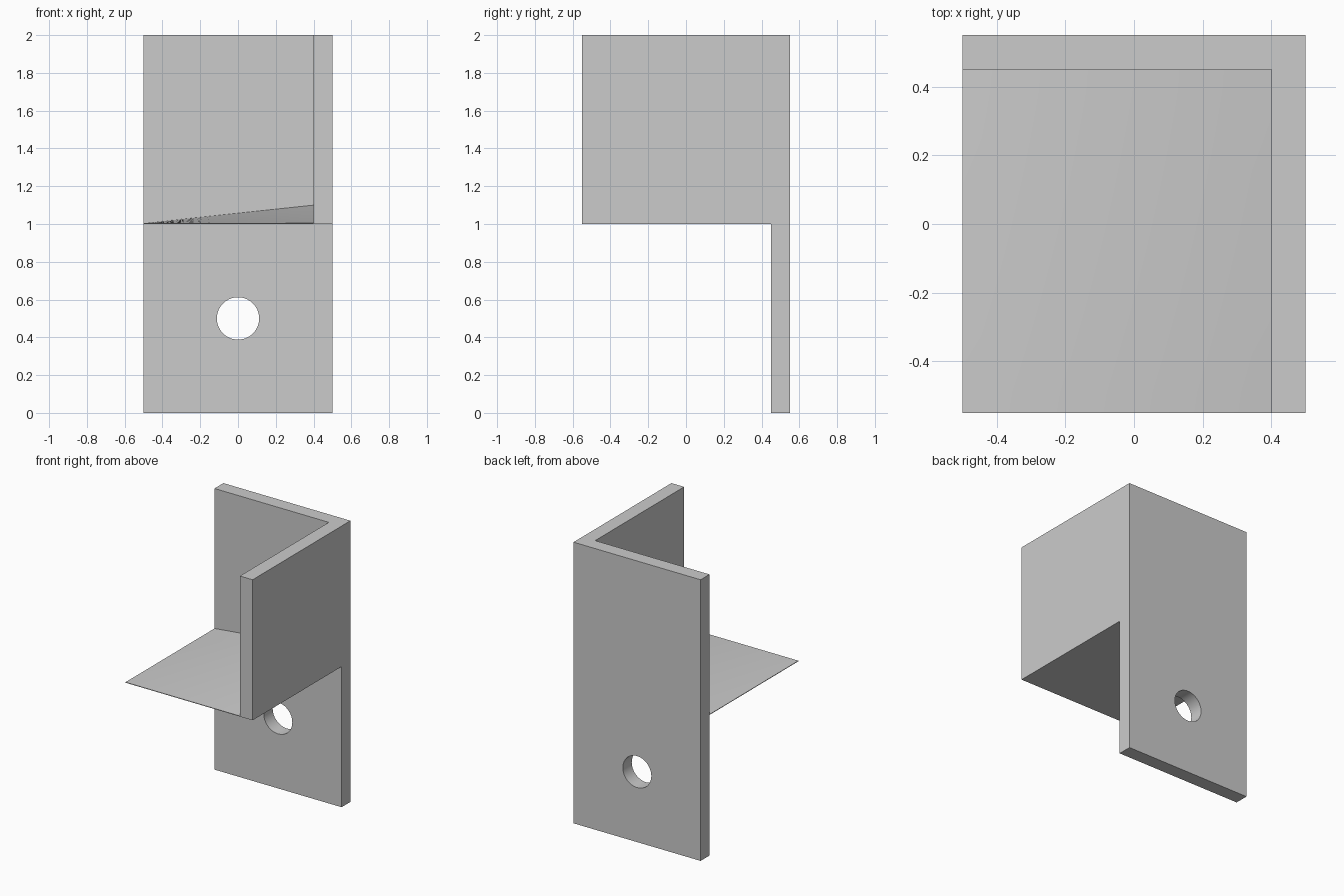
import bpy, bmesh
from mathutils import Matrix, Vector

cube = bpy.data.objects.get("Cube")
if cube:
    bpy.data.objects.remove(cube, do_unlink=True)

# One plain grey for the whole piece
GREY = (0.6, 0.6, 0.6, 1.0)
grey = bpy.data.materials.new("grey")
grey.use_nodes = True
grey.diffuse_color = GREY
grey.node_tree.nodes["Principled BSDF"].inputs["Base Color"].default_value = GREY


def add_object(name, bm):
    bmesh.ops.recalc_face_normals(bm, faces=bm.faces)
    mesh = bpy.data.meshes.new(name)
    bm.to_mesh(mesh)
    bm.free()
    mesh.materials.append(grey)
    obj = bpy.data.objects.new(name, mesh)
    bpy.context.collection.objects.link(obj)
    return obj


def extrude_profile(name, points, z0, z1):
    """Prism with the given plan outline between two heights."""
    bm = bmesh.new()
    face = bm.faces.new([bm.verts.new((x, y, z0)) for x, y in points])
    top = bmesh.ops.extrude_face_region(bm, geom=[face])["geom"]
    verts = [v for v in top if isinstance(v, bmesh.types.BMVert)]
    bmesh.ops.translate(bm, verts=verts, vec=(0, 0, z1 - z0))
    return add_object(name, bm)


def cut(target, cutter, operation):
    mod = target.modifiers.new(operation.lower(), "BOOLEAN")
    mod.operation = operation
    mod.solver = "EXACT"
    mod.object = cutter
    cutter.hide_render = True
    bpy.context.view_layer.objects.active = target
    target.select_set(True)
    bpy.ops.object.modifier_apply(modifier=mod.name)
    bpy.data.objects.remove(cutter, do_unlink=True)


# L-shaped walls, notched below the side wall so only the back plate reaches down
walls = extrude_profile("corner_walls", [(-.5, .55), (-.5, .45), (.4, .45),
                                         (.4, -.55), (.5, -.55), (.5, .55)], 0, 2)
notch = extrude_profile("notch_cutter", [(.3, -.7), (.6, -.7), (.6, .45), (.3, .45)], -.2, 1)
cut(walls, notch, "DIFFERENCE")

# Round mounting hole through the back plate
bm = bmesh.new()
bmesh.ops.create_cone(bm, cap_ends=True, segments=64, radius1=.112, radius2=.112, depth=.4,
                      matrix=Matrix.Translation((0, .5, .5)) @ Matrix.Rotation(1.5707963, 4, "X"))
cut(walls, add_object("hole_cutter", bm), "DIFFERENCE")

# Thin floor whose top twists up into the inner corner
N = 16
bm = bmesh.new()
bmesh.ops.create_grid(bm, x_segments=N, y_segments=N, size=.5)
top = bm.faces[:]
lower = bmesh.ops.extrude_face_region(bm, geom=top, use_keep_orig=True)["geom"]
moved = {v for v in lower if isinstance(v, bmesh.types.BMVert)}
for v in bm.verts:
    u, w = v.co.x + .5, v.co.y + .5
    z = 1 if v in moved else 1.004 + .096 * u * w
    v.co = Vector((-.5 + .9 * u, -.55 + w, z))
floor = add_object("twisted_floor", bm)

for obj in (walls, floor):
    bpy.ops.object.select_all(action="DESELECT")
    obj.select_set(True)
    bpy.context.view_layer.objects.active = obj
    bpy.ops.object.shade_smooth_by_angle(angle=.5)
